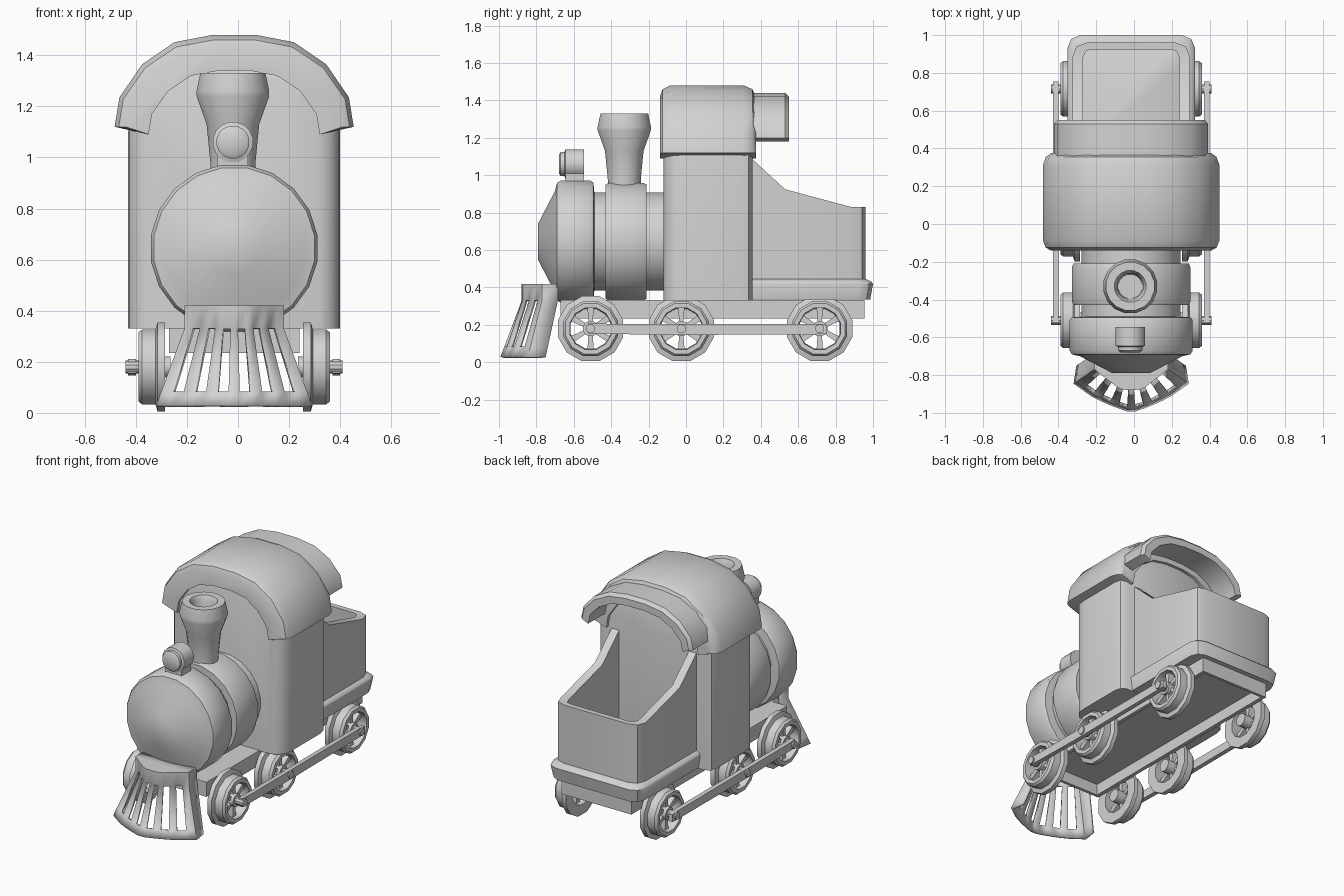
import bpy, bmesh, math
from mathutils import Vector

cube = bpy.data.objects.get("Cube")
if cube:
    bpy.data.objects.remove(cube, do_unlink=True)

CX = -0.015  # centre line of the engine

grey = bpy.data.materials.new("plain_grey")
grey.use_nodes = True
grey.diffuse_color = (0.65, 0.65, 0.65, 1)
grey.node_tree.nodes["Principled BSDF"].inputs["Base Color"].default_value = grey.diffuse_color


def finish(name, bm):
    bmesh.ops.recalc_face_normals(bm, faces=bm.faces)
    mesh = bpy.data.meshes.new(name)
    bm.to_mesh(mesh)
    bm.free()
    mesh.materials.append(grey)
    mesh.shade_smooth()
    mesh.set_sharp_from_angle(angle=math.radians(35))
    obj = bpy.data.objects.new(name, mesh)
    bpy.context.collection.objects.link(obj)
    return obj


def loft(name, sections, closed=False):
    """Skin matching loops; cap the ends, or join last to first."""
    bm = bmesh.new()
    rings = [[bm.verts.new(p) for p in s] for s in sections]
    pairs = list(zip(rings, rings[1:]))
    if closed:
        pairs.append((rings[-1], rings[0]))
    else:
        bm.faces.new(rings[0])
        bm.faces.new(rings[-1])
    for a, b in pairs:
        for i in range(len(a)):
            j = (i + 1) % len(a)
            bm.faces.new((a[i], a[j], b[j], b[i]))
    return finish(name, bm)


def lathe(name, profile, axis, centre, sides=20, closed=False):
    """Turn (radius, distance) pairs around an axis through centre."""
    sections = []
    for r, t in profile:
        ring = []
        for k in range(sides):
            a = 2 * math.pi * (k + 0.5) / sides
            u, v = r * math.cos(a), r * math.sin(a)
            p = {"X": (t, u, v), "Y": (u, t, v), "Z": (u, v, t)}[axis]
            ring.append(Vector(centre) + Vector(p))
        sections.append(ring)
    return loft(name, sections, closed)


def prism_x(name, pts, x0, x1):
    return loft(name, [[(x, y, z) for y, z in pts] for x in (x0, x1)])


def box(name, x0, x1, y0, y1, z0, z1):
    return prism_x(name, [(y0, z0), (y1, z0), (y1, z1), (y0, z1)], x0, x1)


def arch(hw, base, top):
    """Rounded arch from +x over to -x, as (x, z) pairs."""
    half = [(1, 0), (0.96, 0.32), (0.77, 0.68), (0.5, 0.92), (0.18, 1)]
    full = half + [(-x, z) for x, z in reversed(half)]
    return [(CX + x * hw, base + z * (top - base)) for x, z in full]


def at_y(pts, y):
    return [(x, y, z) for x, z in pts]


# Boiler with nose, front drum and rear band
lathe("boiler", [(0.10, -0.79), (0.275, -0.70), (0.318, -0.69), (0.33, -0.67),
                 (0.33, -0.51), (0.32, -0.495), (0.265, -0.49), (0.265, -0.43),
                 (0.31, -0.43), (0.318, -0.41), (0.318, -0.23), (0.31, -0.21),
                 (0.265, -0.21), (0.265, -0.10)], "Y", (CX, 0, 0.645))

# Headlight
lathe("headlight", [(0.05, -0.68), (0.065, -0.67), (0.065, -0.65), (0.08, -0.645),
                    (0.08, -0.545)], "Y", (-0.02, 0, 1.06), 16)
box("headlight_bracket", -0.08, 0.04, -0.645, -0.545, 0.93, 1.03)

# Chimney with a hollow mouth
lathe("chimney", [(0.09, 0.92), (0.09, 0.98), (0.105, 1.13), (0.145, 1.24), (0.145, 1.26),
                  (0.13, 1.33), (0.085, 1.33), (0.07, 1.30), (0.065, 1.2)],
      "Z", (-0.02, -0.33, 0), 16)

# Cab with rounded corners
cab = []
for y, hw in [(-0.12, 0.335), (-0.105, 0.375), (-0.06, 0.41), (0.0, 0.415),
              (0.29, 0.415), (0.335, 0.405), (0.355, 0.37)]:
    lower = [(CX - hw, 0.33), (CX + hw, 0.33)]
    cab.append(at_y(arch(hw, 1.1, 0.985 + hw) + lower, y))
loft("cab", cab)


# Roof and rear awning: arched bands with softened ends
def arched_band(name, stations, outer_base, inner):
    loft(name, [at_y(arch(hw, outer_base, top) + arch(*inner)[::-1], y)
                for y, hw, top in stations])


arched_band("roof", [(-0.14, 0.425, 1.42), (-0.125, 0.452, 1.46), (-0.085, 0.468, 1.48),
                     (0.31, 0.468, 1.48), (0.355, 0.452, 1.46), (0.375, 0.425, 1.42)],
            1.12, (0.335, 1.09, 1.34))
arched_band("rear_awning", [(0.34, 0.408, 1.44), (0.53, 0.408, 1.44), (0.55, 0.39, 1.42)],
            1.2, (0.345, 1.18, 1.375))

# Tender walls: a U in plan whose top edge slopes down to the back
wall_half = [(0.31, 0.34, 0.255, 0.34, 1.1), (0.31, 0.53, 0.255, 0.53, 0.925),
             (0.31, 0.885, 0.255, 0.88, 0.83), (0.29, 0.94, 0.24, 0.915, 0.83),
             (0.235, 0.96, 0.21, 0.925, 0.83)]
wall = [(s * xo, yo, s * xi, yi, top)
        for s, row in ((1, wall_half), (-1, wall_half[::-1]))
        for xo, yo, xi, yi, top in row]
loft("tender_walls", [[(CX + xo, yo, 0.43), (CX + xi, yi, 0.43),
                       (CX + xi, yi, top), (CX + xo, yo, top)]
                      for xo, yo, xi, yi, top in wall])

# Flared tender base, which also gives the floor
skirt = []
for hw, back, z in [(0.325, 0.985, 0.335), (0.338, 1.0, 0.42), (0.334, 0.992, 0.43),
                    (0.312, 0.963, 0.445)]:
    half = [(hw, 0.34), (hw, back - 0.07), (hw - 0.02, back - 0.02), (hw - 0.07, back)]
    skirt.append([(CX + x, y, z) for x, y in half + [(-x, y) for x, y in half[::-1]]])
loft("tender_base", skirt)

# Chassis: an open-bottomed frame under a deck
box("chassis_deck", CX - 0.25, CX + 0.25, -0.67, 0.955, 0.31, 0.332)
for s, side in ((1, "left"), (-1, "right")):
    box("chassis_side_" + side, CX + s * 0.23, CX + s * 0.255, -0.67, 0.955, 0.235, 0.332)
box("chassis_front", CX - 0.25, CX + 0.25, -0.67, -0.65, 0.235, 0.33)
box("chassis_back", CX - 0.25, CX + 0.25, 0.935, 0.955, 0.235, 0.33)

# Wheels, spokes, hubs, crank pins and coupling rods
WHEEL_Z = 0.18
for s, side in ((1, "left"), (-1, "right")):
    for place, y in (("front", -0.51), ("middle", -0.025), ("rear", 0.715)):
        tag = place + "_" + side
        centre = (CX, y, WHEEL_Z)
        rim = [(0.11, 0.27), (0.18, 0.27), (0.18, 0.30), (0.152, 0.308),
               (0.152, 0.36), (0.14, 0.375), (0.115, 0.375)]
        lathe("wheel_rim_" + tag, [(r, s * x) for r, x in rim], "X", centre, 12, True)
        lathe("wheel_hub_" + tag, [(0.042, s * 0.25), (0.042, s * 0.365)], "X", centre, 12)
        lathe("crank_pin_" + tag, [(0.025, s * 0.36), (0.025, s * 0.425)], "X", centre, 10)
        for k in range(6):
            a = math.pi * (0.5 + k / 3)
            along = Vector((0, math.cos(a), math.sin(a)))
            across = Vector((0, -math.sin(a), math.cos(a)))
            ends = []
            for r, w in ((0.03, 0.011), (0.125, 0.018)):
                mid = Vector(centre) + along * r
                ends.append([mid + across * w * j + Vector((s * x, 0, 0))
                             for j, x in ((-1, 0.305), (1, 0.305), (1, 0.345), (-1, 0.345))])
            loft("spoke_%d_%s" % (k + 1, tag), ends)
    rod = [(-0.525, 0.155), (-0.525, 0.21), (-0.42, 0.206), (0.7, 0.206), (0.755, 0.2),
           (0.755, 0.152), (0.7, 0.15), (-0.1, 0.146), (-0.4, 0.152)]
    prism_x("coupling_rod_" + side, rod, CX + s * 0.385, CX + s * 0.415)


# Front guard: slatted, flaring shell with a solid band above and below
def along_curve(curve, x):
    for (x0, y0), (x1, y1) in zip(curve, curve[1:]):
        if x <= x1 + 1e-6:
            return y0 + (y1 - y0) * (x - x0) / (x1 - x0)


TOP = [(0, -0.88), (0.06, -0.875), (0.195, -0.77)]
FOOT = [(0, -1.0), (0.1, -0.965), (0.2, -0.92), (0.305, -0.845)]
SLATS = 13
columns = []
for i in range(SLATS + 1):
    t = 2 * i / SLATS - 1
    columns.append((Vector((t * 0.195, along_curve(TOP, abs(t) * 0.195), 0.33)),
                    Vector((t * 0.305, along_curve(FOOT, abs(t) * 0.305), 0.03))))
for s in (-1, 1):
    wing = (Vector((s * 0.195, -0.685, 0.33)), Vector((s * 0.29, -0.75, 0.03)))
    columns.insert(0 if s < 0 else len(columns), wing)

bm = bmesh.new()
grid = []
for top, foot in columns:
    pts = (foot, foot.lerp(top, 0.18), top, top + Vector((0, 0, 0.09)))
    grid.append([bm.verts.new(p + Vector((CX, 0, 0))) for p in pts])
for i, (a, b) in enumerate(zip(grid, grid[1:])):
    for row in range(3):
        is_gap = row == 1 and 1 <= i <= SLATS and i % 2 == 0
        if not is_gap:
            bm.faces.new((a[row], b[row], b[row + 1], a[row + 1]))
bm.faces.new([c[3] for c in grid])
guard = finish("front_guard", bm)
shell = guard.modifiers.new("thickness", "SOLIDIFY")
shell.thickness = 0.018
shell.offset = -1
